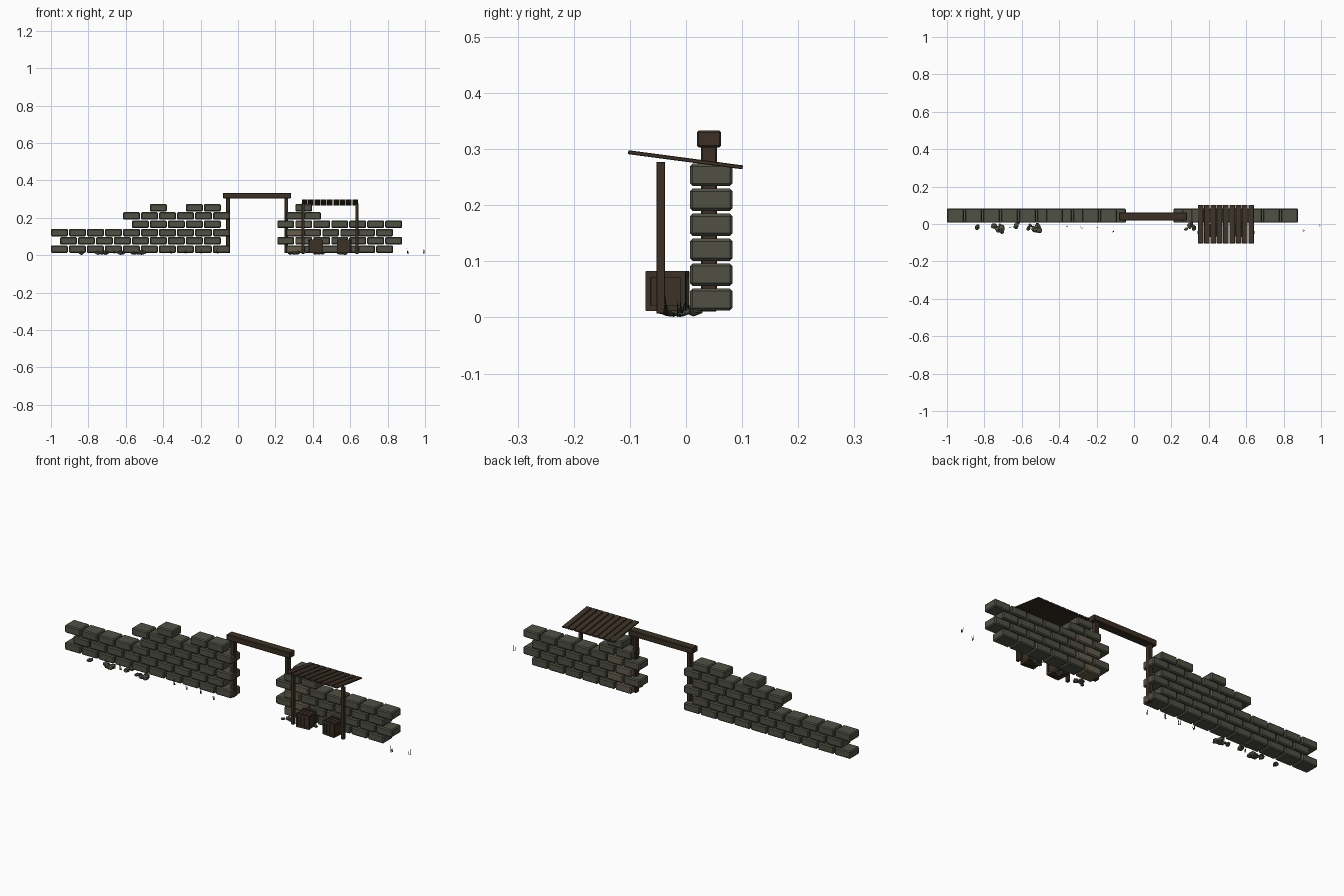
import bpy, bmesh, math, random
from mathutils import Matrix, Vector

if "Cube" in bpy.data.objects:
    bpy.data.objects.remove(bpy.data.objects["Cube"])
random.seed(4)

def mat(name, c):
    m = bpy.data.materials.new(name)
    m.diffuse_color = (*c, 1)
    m.use_nodes = True
    m.node_tree.nodes["Principled BSDF"].inputs["Base Color"].default_value = m.diffuse_color
    return m

STONE = mat("grey_stone", (0.080, 0.080, 0.060))
PALE = mat("pale_stone", (0.130, 0.110, 0.075))
WOOD = mat("dark_wood", (0.045, 0.030, 0.019))
GRASS = mat("dry_grass", (0.025, 0.030, 0.018))

def box(bm, c, s, bevel=0.0, rot=None, mi=0):
    """Add one (optionally chamfered, rotated) box to a bmesh."""
    t = bmesh.new()
    bmesh.ops.create_cube(t, size=1, matrix=Matrix.Diagonal((*s, 1)))
    if bevel:
        bmesh.ops.bevel(t, geom=t.edges[:], offset=bevel, segments=1, affect='EDGES')
    M = Matrix.Translation(c) @ (rot or Matrix())
    vm = {v: bm.verts.new(M @ v.co) for v in t.verts}
    for f in t.faces:
        bm.faces.new([vm[v] for v in f.verts]).material_index = mi
    t.free()

def finish(name, bm, *mats):
    me = bpy.data.meshes.new(name)
    bmesh.ops.recalc_face_normals(bm, faces=bm.faces[:])
    bm.to_mesh(me)
    bm.free()
    for m in mats:
        me.materials.append(m)
    ob = bpy.data.objects.new(name, me)
    bpy.context.collection.objects.link(ob)
    return ob

# Ruined walls: each row is a list of (start, block count) runs
P, H = 0.0962, 0.0444

def wall(name, rows, pale=()):
    bm = bmesh.new()
    for r, runs in enumerate(rows):
        for start, n in runs:
            for i in range(n):
                box(bm, (start + P * (i + 0.5), 0.045, 0.032 + H * r),
                    (P - 0.006, 0.076, H - 0.0045), 0.005, mi=int((r, i) in pale))
    return finish(name, bm, STONE, PALE)

A, B = -1.003, -1.003 + P / 2
wall("left_wall", [[(A, 10)], [(B, 9)], [(A, 10)], [(B + 4 * P, 5)], [(A + 4 * P, 6)],
                   [(B + 5 * P, 1), (B + 7 * P, 2)]])
C, D = 0.207 + P / 2, 0.207
wall("right_wall", [[(C, 6)], [(D, 7)], [(C, 6)], [(D, 7)], [(C, 2)], [(D + P, 1)]],
     pale={(0, 0), (1, 1), (2, 0), (3, 1)})

# Gateway frame
bm = bmesh.new()
for x in (-0.054, 0.258):
    box(bm, (x, 0.041, 0.158), (0.02, 0.028, 0.295), 0.002)
finish("gate_posts", bm, WOOD)
bm = bmesh.new()
box(bm, (0.1015, 0.041, 0.318), (0.364, 0.043, 0.03), 0.003)
finish("gate_lintel", bm, WOOD)

# Lean-to shelter: sloping plank roof on two posts
bm = bmesh.new()
N, pitch = 9, 0.0338
tilt = Matrix.Rotation(-math.atan2(0.027, 0.204), 4, 'X')
for i in range(N):
    box(bm, (0.491 + (i - (N - 1) / 2) * pitch, -0.001, 0.281), (pitch - 0.004, 0.206, 0.007), 0.001, tilt)
finish("shelter_roof_planks", bm, WOOD)
bm = bmesh.new()
for x in (0.348, 0.636):
    box(bm, (x, -0.045, 0.142), (0.015, 0.016, 0.27), 0.001)
finish("shelter_posts", bm, WOOD)

# Slatted crates
def crate(name, x, angle):
    bm = bmesh.new()
    R = Matrix.Rotation(angle, 4, 'Z')
    at = lambda *p: Vector((x, -0.033, 0.047)) + R @ Vector(p)
    box(bm, at(0, 0, 0), (0.06, 0.06, 0.06), 0, R)
    for sx in (-1, 1):
        for sy in (-1, 1):
            box(bm, at(sx * 0.031, sy * 0.031, 0), (0.009, 0.009, 0.07), 0, R)
    for z in (-0.03, 0.03):
        for s in (-1, 1):
            box(bm, at(0, s * 0.031, z), (0.07, 0.008, 0.011), 0, R)
            box(bm, at(s * 0.031, 0, z), (0.008, 0.07, 0.011), 0, R)
    for k in (-1, 0, 1):
        box(bm, at(k * 0.019, 0, 0), (0.013, 0.065, 0.065), 0, R)
    finish(name, bm, WOOD)

crate("crate_left", 0.415, 0.08)
crate("crate_right", 0.568, -0.1)

# Fallen rubble, in heaps along the foot of the wall
bm = bmesh.new()
heaps = [(-0.83, -0.008, 0.012, 2), (-0.73, -0.025, 0.026, 6), (-0.63, 0.0, 0.012, 2),
         (-0.54, -0.018, 0.032, 8), (0.30, -0.018, 0.022, 6), (0.43, -0.015, 0.04, 4), (0.55, -0.015, 0.04, 4)]
for hx, hy, spread, n in heaps:
    for k in range(n):
        s = random.uniform(0.009, 0.018)
        R = Matrix.Rotation(random.uniform(0, 6), 4, 'Z') @ Matrix.Rotation(random.uniform(-.3, .3), 4, 'X')
        M = Matrix.Translation((hx + random.uniform(-1, 1) * spread, hy + random.uniform(-.5, .5) * 0.03, s * 0.75 + 0.002))
        vs = bmesh.ops.create_icosphere(bm, subdivisions=1, radius=1,
                                        matrix=M @ R @ Matrix.Diagonal((s * 1.3, s, s * 0.75, 1)))['verts']
        for v in vs:
            v.co += Vector([random.uniform(-.12, .12) * s for _ in range(3)])
finish("rubble", bm, STONE)

# Grass tufts: thin tapered blades
bm = bmesh.new()
for gx, gy in [(-0.66, -0.02), (-0.36, -0.012), (-0.28, -0.02), (-0.2, -0.02), (-0.11, -0.04), (0.91, -0.035), (0.992, -0.012)]:
    for k in range(3):
        x, y = gx + random.uniform(-.005, .005), gy + random.uniform(-.005, .005)
        h, lx, ly = random.uniform(0.022, 0.038), random.uniform(-.006, .003), random.uniform(-.008, .008)
        base = [bm.verts.new((x + 0.0022 * math.cos(a), y + 0.0022 * math.sin(a), 0.008)) for a in (0, 2.1, 4.2)]
        tip = bm.verts.new((x + lx, y + ly, 0.008 + h))
        bm.faces.new(base)
        for i in range(3):
            bm.faces.new((base[i], base[(i + 1) % 3], tip))
finish("grass_tufts", bm, GRASS)
